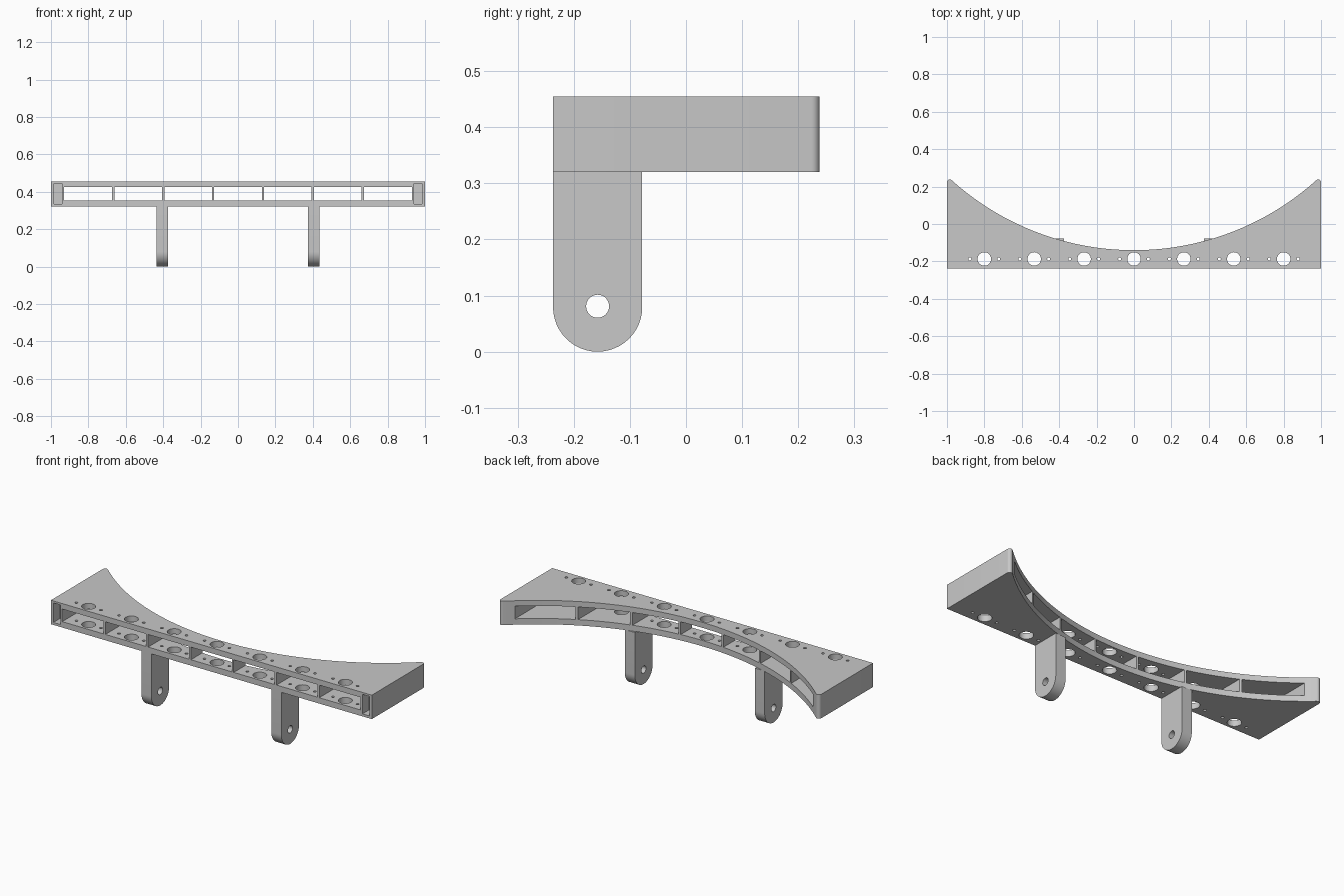
import bpy, bmesh
from math import sin, cos, pi, sqrt, asin, atan2
from mathutils import Matrix, Vector

old = bpy.data.objects.get("Cube")
if old:
    bpy.data.objects.remove(old, do_unlink=True)

grey = bpy.data.materials.new("light grey")
grey.use_nodes = True
colour = (0.58, 0.58, 0.58, 1)
grey.diffuse_color = colour
grey.node_tree.nodes["Principled BSDF"].inputs["Base Color"].default_value = colour

FRONT, BOTTOM, TOP = -0.237, 0.32, 0.455


def finish(name, bm):
    bmesh.ops.recalc_face_normals(bm, faces=bm.faces)
    mesh = bpy.data.meshes.new(name)
    bm.to_mesh(mesh)
    bm.free()
    mesh.materials.append(grey)
    obj = bpy.data.objects.new(name, mesh)
    bpy.context.collection.objects.link(obj)
    return obj


def prism(name, points, offset):
    """Extrude a closed loop of 3D points along an offset."""
    bm = bmesh.new()
    face = bm.faces.new([bm.verts.new(p) for p in points])
    new = bmesh.ops.extrude_face_region(bm, geom=[face])["geom"]
    verts = [v for v in new if isinstance(v, bmesh.types.BMVert)]
    bmesh.ops.translate(bm, verts=verts, vec=Vector(offset))
    return finish(name, bm)


def add_box(bm, x0, x1, y0, y1, z0, z1):
    mat = Matrix.Translation(((x0 + x1) / 2, (y0 + y1) / 2, (z0 + z1) / 2))
    mat = mat @ Matrix.Diagonal((x1 - x0, y1 - y0, z1 - z0, 1))
    bmesh.ops.create_cube(bm, size=1, matrix=mat)


def add_cylinder(bm, centre, radius, depth, axis="Z", sides=32):
    mat = Matrix.Translation(centre)
    if axis == "X":
        mat = mat @ Matrix.Rotation(pi / 2, 4, "Y")
    bmesh.ops.create_cone(bm, cap_ends=True, segments=sides, radius1=radius,
                          radius2=radius, depth=depth, matrix=mat)


def cut(obj, bm):
    cutter = finish("cutter", bm)
    cutter.hide_render = True
    mod = obj.modifiers.new("cut", "BOOLEAN")
    mod.operation, mod.solver, mod.object = "DIFFERENCE", "EXACT", cutter
    select(obj)
    bpy.ops.object.modifier_apply(modifier=mod.name)
    bpy.data.objects.remove(cutter, do_unlink=True)


def select(obj):
    bpy.ops.object.select_all(action="DESELECT")
    obj.select_set(True)
    bpy.context.view_layer.objects.active = obj


# Body outline: straight front, concave arc at the back, rounded tips
R, tip = 1.457, 0.015
arc_y = R - 0.14
tip_x = 1 - tip
tip_y = arc_y - sqrt((R + tip) ** 2 - tip_x ** 2)
sweep = asin(tip_x / (R + tip))
tip_end = atan2(arc_y - tip_y, -tip_x)
right_tip = [(tip_x + tip * cos(tip_end * i / 8), tip_y + tip * sin(tip_end * i / 8))
             for i in range(9)]
arc = [(R * sin(sweep * i / 32), arc_y - R * cos(sweep * i / 32)) for i in range(31, -32, -1)]
left_tip = [(-x, y) for x, y in reversed(right_tip)]
outline = [(-1, FRONT), (1, FRONT)] + right_tip + arc + left_tip
body = prism("curved_body", [(x, y, BOTTOM) for x, y in outline], (0, 0, TOP - BOTTOM))

# Seven open cells separated by thin dividers, plus a shallow slot at each end
pitch, wall = 0.2667, 0.006
bm = bmesh.new()
for i in range(-3, 4):
    x0 = -0.93 if i == -3 else (i - 0.5) * pitch + wall
    x1 = 0.93 if i == 3 else (i + 0.5) * pitch - wall
    add_box(bm, x0, x1, -0.4, 0.4, 0.353, 0.424)
for s in (-1, 1):
    a, b = sorted((s * 0.942, s * 0.985))
    add_box(bm, a, b, -0.4, FRONT + 0.06, 0.334, 0.444)
cut(body, bm)

# A large hole and two small screw holes through both plates of each cell
bm = bmesh.new()
for i in range(-3, 4):
    add_cylinder(bm, (i * pitch, -0.187, 0.39), 0.036, 0.4)
    for s in (-1, 1):
        add_cylinder(bm, (i * pitch + s * 0.077, -0.187, 0.39), 0.008, 0.4, sides=16)
cut(body, bm)

# Two rounded mounting legs with a pivot hole
leg_r = 0.0795
leg_y = FRONT + leg_r
parts = [body]
for name, x in (("right_leg", -0.405), ("left_leg", 0.405)):
    profile = [(leg_y + leg_r, BOTTOM), (leg_y - leg_r, BOTTOM)]
    profile += [(leg_y - leg_r * cos(pi * i / 24), leg_r - leg_r * sin(pi * i / 24))
                for i in range(25)]
    leg = prism(name, [(x - 0.031, y, z) for y, z in profile], (0.062, 0, 0))
    bm = bmesh.new()
    add_cylinder(bm, (x, leg_y, 0.081), 0.0205, 0.2, axis="X")
    cut(leg, bm)
    parts.append(leg)

for obj in parts:
    select(obj)
    bpy.ops.object.shade_smooth_by_angle(angle=pi / 6)
